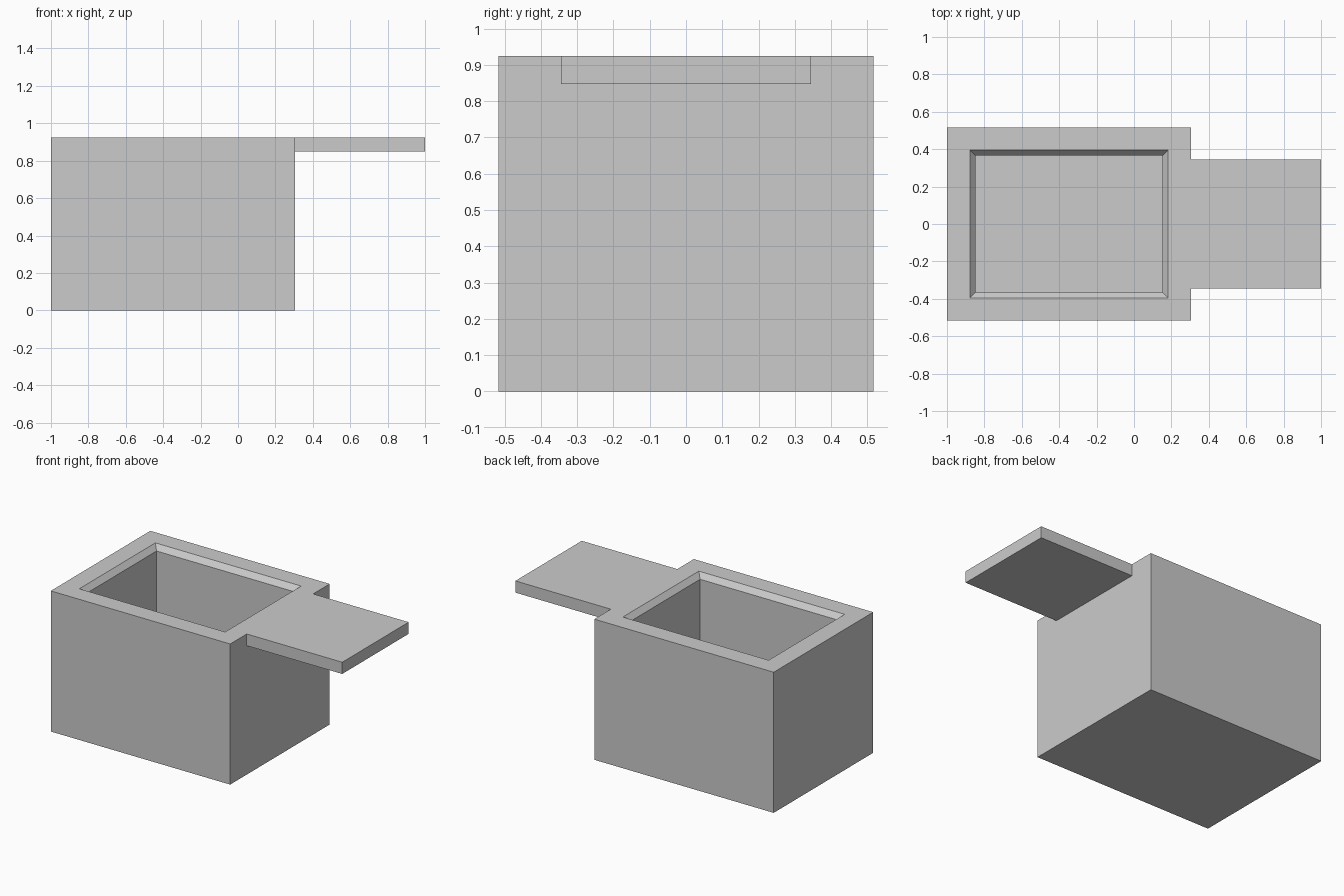
import bpy
import bmesh
from mathutils import Matrix, Vector

cube = bpy.data.objects.get("Cube")
if cube:
    bpy.data.objects.remove(cube, do_unlink=True)

# Single flat grey
grey = bpy.data.materials.new("light_grey")
grey.use_nodes = True
grey.diffuse_color = (0.6, 0.6, 0.6, 1)
grey.node_tree.nodes["Principled BSDF"].inputs["Base Color"].default_value = grey.diffuse_color


def new_box(low, high):
    """Return a bmesh box spanning two opposite corners."""
    low, high = Vector(low), Vector(high)
    bm = bmesh.new()
    place = Matrix.Translation((low + high) / 2) @ Matrix.Diagonal((*(high - low), 1))
    bmesh.ops.create_cube(bm, size=1, matrix=place)
    bm.normal_update()
    return bm


def finish(bm, name):
    mesh = bpy.data.meshes.new(name)
    bm.to_mesh(mesh)
    bm.free()
    mesh.materials.append(grey)
    obj = bpy.data.objects.new(name, mesh)
    bpy.context.collection.objects.link(obj)
    return obj


TOP = 0.925
BODY_RIGHT = 0.305
FLOOR = 0.15

# Open box: flat rim, chamfered lip, then straight walls down to the floor
body = new_box((-1, -0.517, 0), (BODY_RIGHT, 0.517, TOP))
mouth = max(body.faces, key=lambda f: f.calc_center_median().z)
for width, drop in ((0.122, 0), (0.03, -0.034)):
    bmesh.ops.inset_region(body, faces=[mouth], thickness=width, depth=drop,
                           use_even_offset=True)
shaft = bmesh.ops.extrude_discrete_faces(body, faces=[mouth])["faces"][0]
for vert in shaft.verts:
    vert.co.z = FLOOR
bmesh.ops.recalc_face_normals(body, faces=body.faces)
finish(body, "open_box")

# Flat shelf level with the rim
finish(new_box((BODY_RIGHT, -0.345, 0.848), (1, 0.345, TOP)), "side_shelf")
